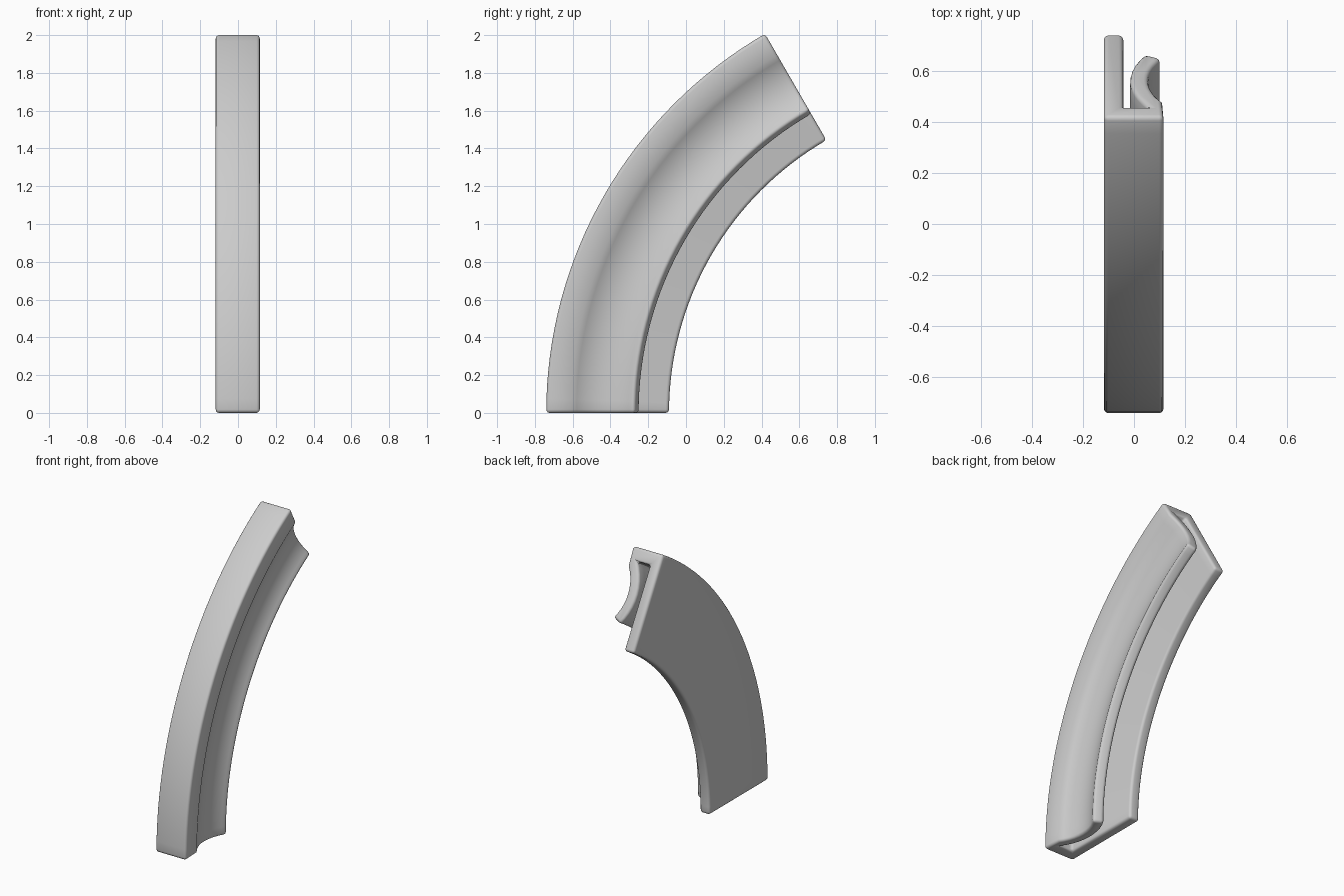
import bpy, bmesh
from math import radians, sin, cos, asin

if "Cube" in bpy.data.objects:
    bpy.data.objects.remove(bpy.data.objects["Cube"], do_unlink=True)

grey = bpy.data.materials.new("plain_grey")
grey.use_nodes = True
GREY = (0.6, 0.6, 0.6, 1)
grey.diffuse_color = GREY
grey.node_tree.nodes["Principled BSDF"].inputs["Base Color"].default_value = GREY

FRONT = -0.74          # y of the outer face at the foot
OUTER_R = 2.317        # sweep radius of the outer face
DEPTH = 0.65           # radial depth of the back plate


def arc(radius, middle_x, start, end, steps=10):
    """Shallow curve bulging to -x, listed as (x, depth) from start to end."""
    mid = 0.30
    a, b = asin((start - mid) / radius), asin((end - mid) / radius)
    pts = []
    for i in range(steps + 1):
        t = a + (b - a) * i / steps
        pts.append((middle_x + radius * (1 - cos(t)), mid + radius * sin(t)))
    return pts


# Hooked cross-section: back plate, outer wall, then a lip with a hollow groove
profile = [(-0.118, DEPTH), (-0.118, 0), (0.116, 0)]
profile += arc(0.29, 0.055, 0.13, 0.465)
profile += arc(0.36, -0.015, 0.495, 0.085)
profile += [(-0.042, 0.085), (-0.042, DEPTH)]

# Sweep the section through a sixty degree bend
bm = bmesh.new()
verts = [bm.verts.new((x, FRONT + d, 0)) for x, d in profile]
foot = bm.faces.new(verts)
bmesh.ops.spin(bm, geom=list(foot.edges), cent=(0, FRONT + OUTER_R, 0),
               axis=(1, 0, 0), angle=radians(-60), steps=32)
bmesh.ops.holes_fill(bm, edges=[e for e in bm.edges if e.is_boundary], sides=0)
bmesh.ops.recalc_face_normals(bm, faces=bm.faces)

mesh = bpy.data.meshes.new("curved_channel")
bm.to_mesh(mesh)
bm.free()
mesh.materials.append(grey)
channel = bpy.data.objects.new("curved_channel", mesh)
bpy.context.collection.objects.link(channel)

# Soft rounded edges with smooth shading
bevel = channel.modifiers.new("rounded_edges", "BEVEL")
bevel.width = 0.018
bevel.segments = 3
bevel.limit_method = "ANGLE"
bevel.angle_limit = radians(30)
bevel.use_clamp_overlap = False

bpy.context.view_layer.objects.active = channel
channel.select_set(True)
bpy.ops.object.modifier_apply(modifier=bevel.name)
bpy.ops.object.shade_smooth_by_angle(angle=radians(35))
